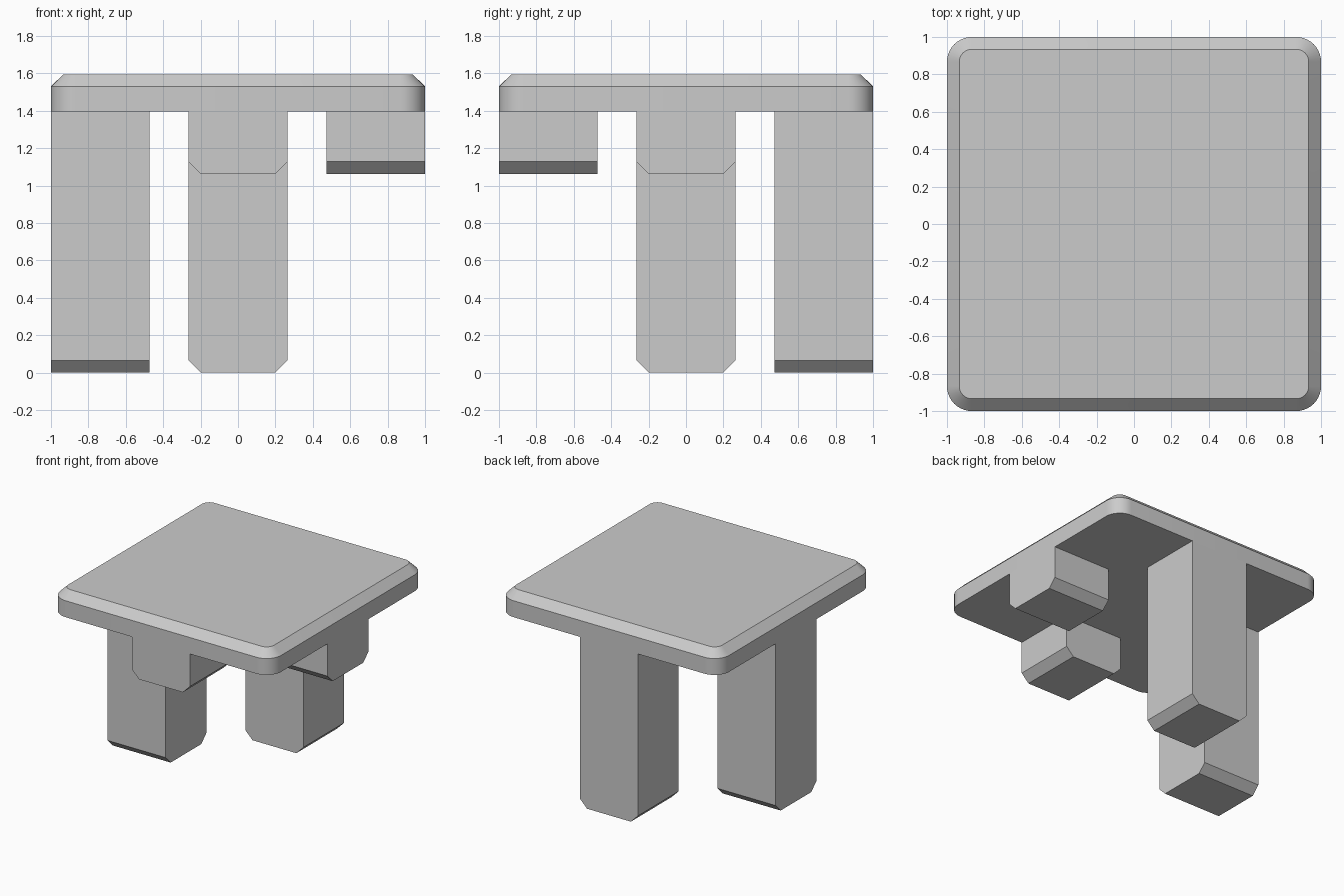
import bpy
import bmesh
from math import cos, sin, pi, radians
from mathutils import Matrix, Vector

cube = bpy.data.objects.get("Cube")
if cube:
    bpy.data.objects.remove(cube)

grey = bpy.data.materials.new("plain grey")
grey.use_nodes = True
colour = (0.6, 0.6, 0.6, 1)
grey.diffuse_color = colour
grey.node_tree.nodes["Principled BSDF"].inputs["Base Color"].default_value = colour

SLAB_BOTTOM, SLAB_EDGE, SLAB_TOP = 1.395, 1.53, 1.595
CHAMFER = 0.066


def finish(bm, name):
    bmesh.ops.recalc_face_normals(bm, faces=bm.faces)
    mesh = bpy.data.meshes.new(name)
    bm.to_mesh(mesh)
    bm.free()
    mesh.materials.append(grey)
    obj = bpy.data.objects.new(name, mesh)
    bpy.context.collection.objects.link(obj)
    return obj


def rounded_square(half, radius, z, steps=10):
    """Outline of a square with rounded corners at height z."""
    points = []
    for corner in range(4):
        middle = pi / 4 + corner * pi / 2
        cx = (half - radius) * (1 if cos(middle) > 0 else -1)
        cy = (half - radius) * (1 if sin(middle) > 0 else -1)
        for i in range(steps + 1):
            a = corner * pi / 2 + i / steps * pi / 2
            points.append(Vector((cx + radius * cos(a), cy + radius * sin(a), z)))
    return points


def slab():
    """Rounded square top with a chamfered upper rim."""
    bm = bmesh.new()
    outlines = [rounded_square(1, 0.133, SLAB_BOTTOM),
                rounded_square(1, 0.133, SLAB_EDGE),
                rounded_square(1 - CHAMFER, 0.133 - CHAMFER, SLAB_TOP)]
    rings = [[bm.verts.new(p) for p in outline] for outline in outlines]
    for low, high in zip(rings, rings[1:]):
        for i in range(len(low)):
            j = (i + 1) % len(low)
            bm.faces.new((low[i], low[j], high[j], high[i]))
    bm.faces.new(rings[0])
    bm.faces.new(rings[-1])
    return finish(bm, "table_top")


def leg(name, bottom, turn):
    """Leg flush with one side of the slab, its two lower side edges chamfered."""
    w, inner = 0.265, 0.473
    profile = [(-w, SLAB_BOTTOM), (-w, bottom + CHAMFER), (CHAMFER - w, bottom),
               (w - CHAMFER, bottom), (w, bottom + CHAMFER), (w, SLAB_BOTTOM)]
    bm = bmesh.new()
    face = bm.faces.new([bm.verts.new((x, -1, z)) for x, z in profile])
    result = bmesh.ops.extrude_face_region(bm, geom=[face])
    moved = [v for v in result["geom"] if isinstance(v, bmesh.types.BMVert)]
    bmesh.ops.translate(bm, verts=moved, vec=(0, 1 - inner, 0))
    bmesh.ops.rotate(bm, verts=bm.verts, matrix=Matrix.Rotation(radians(turn), 3, "Z"))
    return finish(bm, name)


# Top
top = slab()
bpy.ops.object.select_all(action="DESELECT")
top.select_set(True)
bpy.context.view_layer.objects.active = top
bpy.ops.object.shade_smooth_by_angle(angle=radians(30))

# Two short stubs and two full legs
for name, bottom, turn in (("front_short_leg", 1.063, 0), ("left_short_leg", 1.063, 90),
                           ("back_long_leg", 0, 180), ("right_long_leg", 0, 270)):
    leg(name, bottom, turn)
